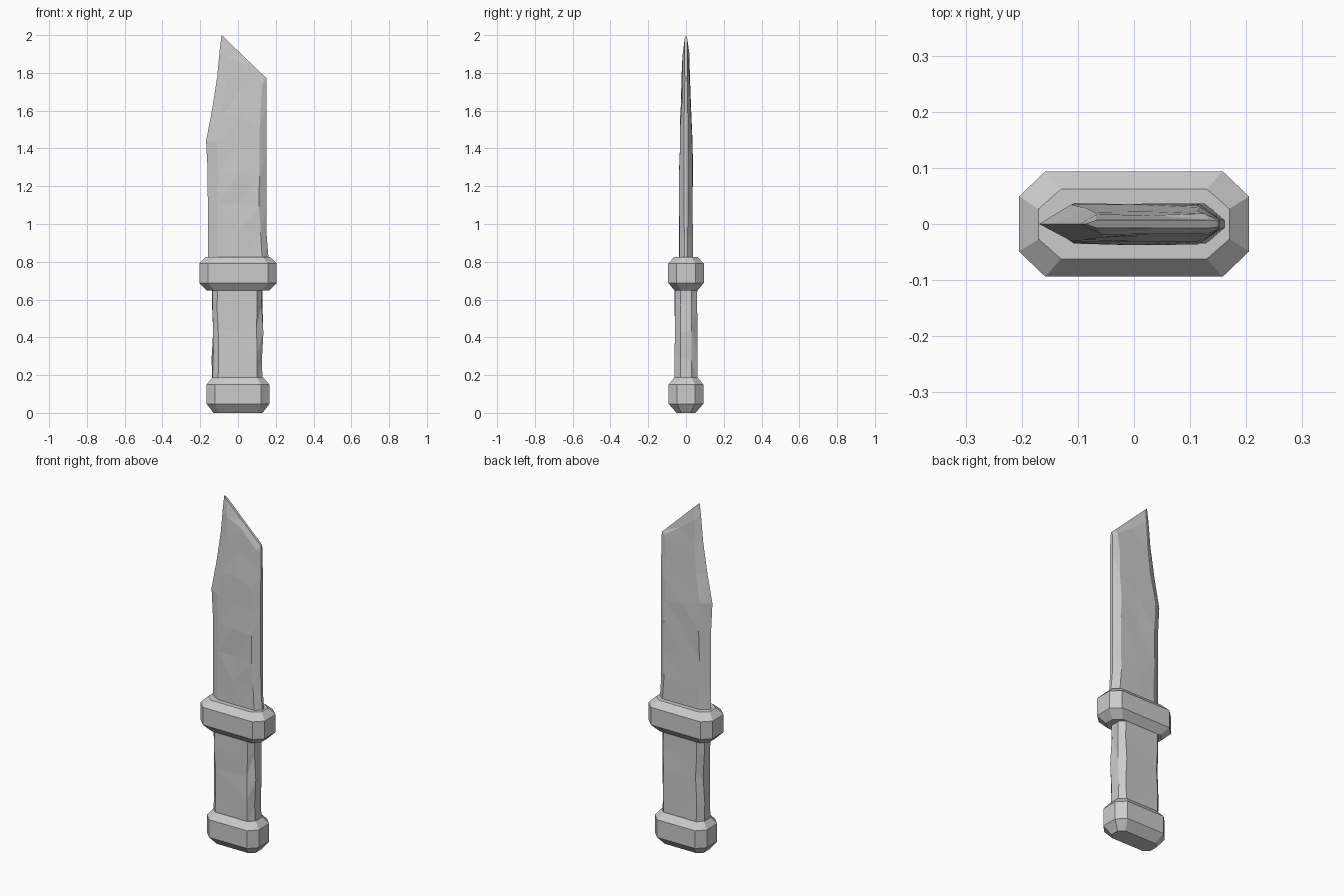
import bpy, bmesh, random

if "Cube" in bpy.data.objects:
    bpy.data.objects.remove(bpy.data.objects["Cube"])

random.seed(4)


def loft(name, rings, chip=0.0, fixed=()):
    """Skin a list of equal-length point rings, cap both ends, flat shaded."""
    bm = bmesh.new()
    n = len(rings[0])
    loops = [[bm.verts.new(p) for p in ring] for ring in rings]
    for a, b in zip(loops, loops[1:]):
        for i in range(n):
            j = (i + 1) % n
            bm.faces.new((a[i], a[j], b[j], b[i]))
    bm.faces.new(loops[0][::-1])
    bm.faces.new(loops[-1])
    # small hand-hammered unevenness on the inner rings
    if chip:
        for loop in loops[1:-1]:
            for i, v in enumerate(loop):
                if i not in fixed:
                    v.co.x += random.uniform(-2, 2) * chip
                    v.co.z += random.uniform(-6, 6) * chip
                    v.co.y += random.uniform(-1, 0.6) * chip * (1 if v.co.y > 0 else -1)
        bmesh.ops.triangulate(bm, faces=bm.faces[:])
    bmesh.ops.recalc_face_normals(bm, faces=bm.faces[:])
    mesh = bpy.data.meshes.new(name)
    bm.to_mesh(mesh)
    bm.free()
    obj = bpy.data.objects.new(name, mesh)
    bpy.context.collection.objects.link(obj)
    return obj


def octagon(hx, hy, cx, cy, z, ox=0.0):
    """Rectangle with chamfered corners."""
    pts = [(hx, -hy + cy), (hx, hy - cy), (hx - cx, hy), (-hx + cx, hy),
           (-hx, hy - cy), (-hx, -hy + cy), (-hx + cx, -hy), (hx - cx, -hy)]
    return [(x + ox, y, z) for x, y in pts]


def blade_ring(xl, zl, xr, zr, t, s, a=0.055, b=0.035):
    """Blade section: sharp left edge, flat cheeks, narrow spine on the right."""
    xm = (xl + xr) / 2
    pts = [(xl, 0), (xl + a, -t), (xm, -t), (xr - b, -t), (xr, -s),
           (xr, s), (xr - b, t), (xm, t), (xl + a, t)]
    return [(x, y, zl + (zr - zl) * (x - xl) / (xr - xl)) for x, y in pts]


# pommel
loft("pommel", [octagon(0.13, 0.05, 0.03, 0.025, 0.0),
                octagon(0.166, 0.092, 0.045, 0.045, 0.048),
                octagon(0.166, 0.092, 0.045, 0.045, 0.15),
                octagon(0.135, 0.062, 0.035, 0.03, 0.187)])

# grip
loft("grip", [octagon(0.133, 0.06, 0.03, 0.03, z, -0.003)
              for z in (0.15, 0.30, 0.44, 0.57, 0.70)], chip=0.003)

# guard
loft("guard", [octagon(0.165, 0.06, 0.04, 0.035, 0.647),
               octagon(0.205, 0.094, 0.047, 0.045, 0.688),
               octagon(0.205, 0.094, 0.047, 0.045, 0.79),
               octagon(0.17, 0.062, 0.04, 0.035, 0.826)])

# blade, rings tilting towards the slanted tip
loft("blade", [
    blade_ring(-0.16, 0.76, 0.166, 0.76, 0.036, 0.006),
    blade_ring(-0.16, 0.95, 0.152, 0.94, 0.036, 0.009),
    blade_ring(-0.16, 1.12, 0.152, 1.10, 0.036, 0.010),
    blade_ring(-0.161, 1.29, 0.152, 1.25, 0.036, 0.010),
    blade_ring(-0.169, 1.44, 0.152, 1.38, 0.034, 0.010),
    blade_ring(-0.138, 1.60, 0.152, 1.50, 0.030, 0.010, 0.05),
    blade_ring(-0.110, 1.78, 0.152, 1.62, 0.024, 0.009, 0.045),
    blade_ring(-0.096, 1.93, 0.152, 1.735, 0.018, 0.008, 0.035, 0.025),
    blade_ring(-0.087, 2.00, 0.150, 1.772, 0.007, 0.005, 0.02, 0.015),
], chip=0.0028, fixed=(0, 4, 5))
